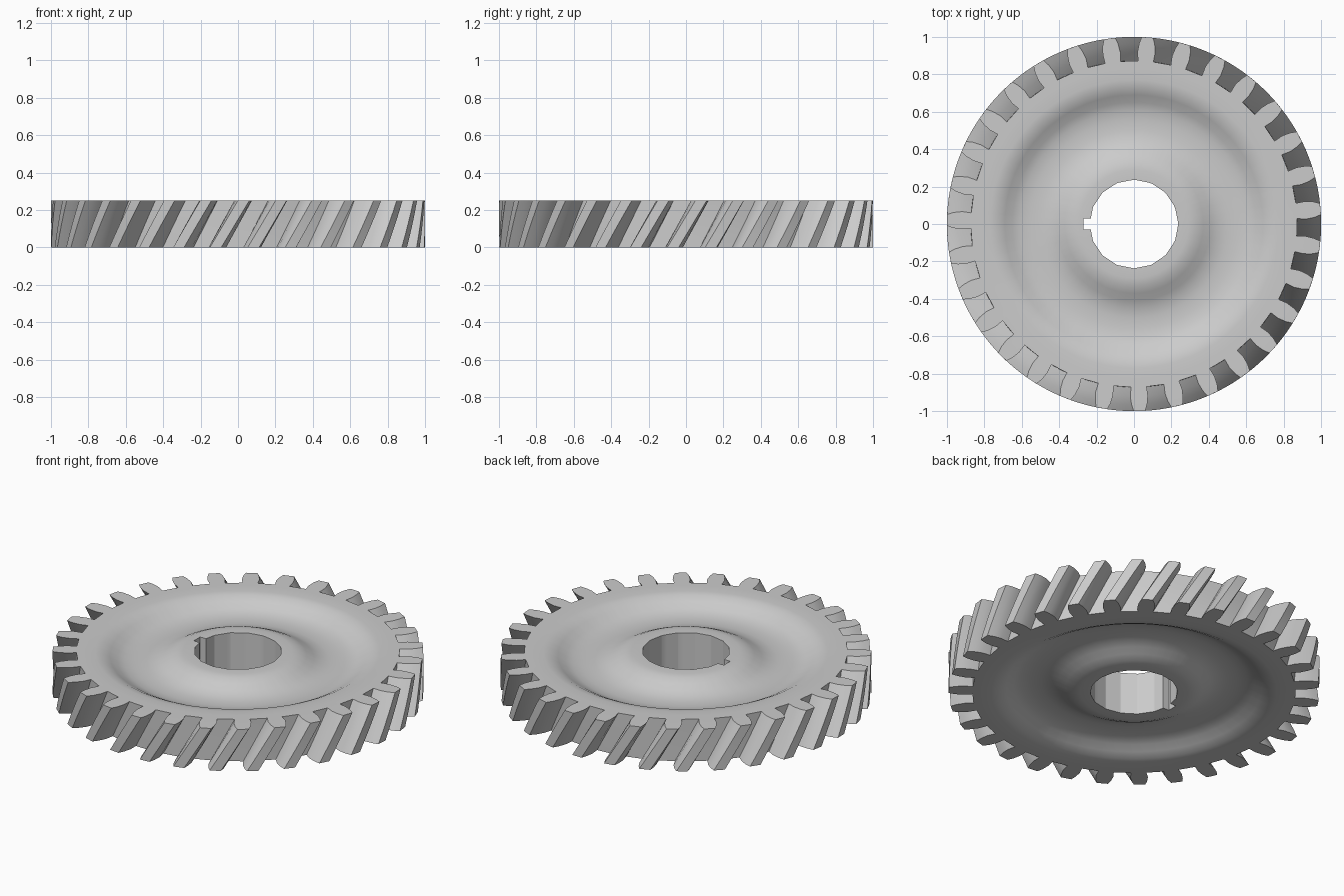
import bpy, bmesh, math

if "Cube" in bpy.data.objects:
    bpy.data.objects.remove(bpy.data.objects["Cube"])

H = 0.25            # gear thickness
TEETH = 31
TWIST = 0.15        # helix rotation from bottom to top, radians
START = math.radians(-1.2)   # centre of one gap on the top face
PITCH = 2 * math.pi / TEETH

# Half of one gap: radius, angle on the tooth outline, angle on the inner rings
half = [(0.872, 0.054, 0.052), (0.92, 0.050, 0.062),
        (0.965, 0.058, 0.074), (1.0, 0.071, 0.088)]
gap = [(r, -a, -b) for r, a, b in reversed(half)] + half
columns = [(r, START + k * PITCH + a, START + k * PITCH + b)
           for k in range(TEETH) for r, a, b in gap]

# Recessed web on one face: radius, depth below the face
web = [(0.83, 0.0), (0.77, 0.001), (0.73, 0.006), (0.69, 0.026), (0.65, 0.050),
       (0.61, 0.064), (0.56, 0.070), (0.50, 0.070), (0.45, 0.062), (0.41, 0.046),
       (0.37, 0.024), (0.33, 0.006), (0.29, 0.0)]

bm = bmesh.new()


def tooth_ring(z):
    t = TWIST * (z / H - 1)
    return [bm.verts.new((r * math.cos(a + t), r * math.sin(a + t), z))
            for r, a, b in columns]


def round_ring(radius, z, twist, sides=0):
    verts = []
    for r, a, b in columns:
        ang, rad = b + twist, radius
        if sides:    # flat-sided bore
            s = 2 * math.pi / sides
            rad *= math.cos(s / 2) / math.cos(ang % s - s / 2)
        verts.append(bm.verts.new((rad * math.cos(ang), rad * math.sin(ang), z)))
    return verts


# Rings run up the teeth, inward over the top, down the bore, outward below
rings = [tooth_ring(H * i / 4) for i in range(5)]
rings += [round_ring(r, H - d, 0) for r, d in web]
rings.append(round_ring(0.237, H, 0, 16))
rings.append(round_ring(0.237, 0, 0, 16))
for r, d in reversed(web):
    rings.append(round_ring(r, d, -TWIST * min(1, max(0, (r - 0.24) / 0.55))))

n = len(columns)
for k, low in enumerate(rings):
    high = rings[(k + 1) % len(rings)]
    for i in range(n):
        j = (i + 1) % n
        bm.faces.new((low[i], low[j], high[j], high[i]))
bmesh.ops.recalc_face_normals(bm, faces=bm.faces)
mesh = bpy.data.meshes.new("helical_gear")
bm.to_mesh(mesh)
bm.free()
gear = bpy.data.objects.new("helical_gear", mesh)
bpy.context.collection.objects.link(gear)

# Keyway slot through the hub
bpy.ops.mesh.primitive_cube_add(size=1, location=(-0.22, 0, H / 2))
cutter = bpy.context.object
cutter.name = "keyway_cutter"
cutter.scale = (0.10, 0.06, 0.5)
cutter.hide_render = True
cutter.hide_set(True)
cut = gear.modifiers.new("keyway", 'BOOLEAN')
cut.operation = 'DIFFERENCE'
cut.solver = 'EXACT'
cut.object = cutter

# Apply the cut, then smooth the web while keeping tooth edges crisp
bpy.context.view_layer.objects.active = gear
gear.select_set(True)
bpy.ops.object.modifier_apply(modifier=cut.name)
bpy.data.objects.remove(cutter)
bpy.ops.object.shade_smooth_by_angle(angle=math.radians(30))
